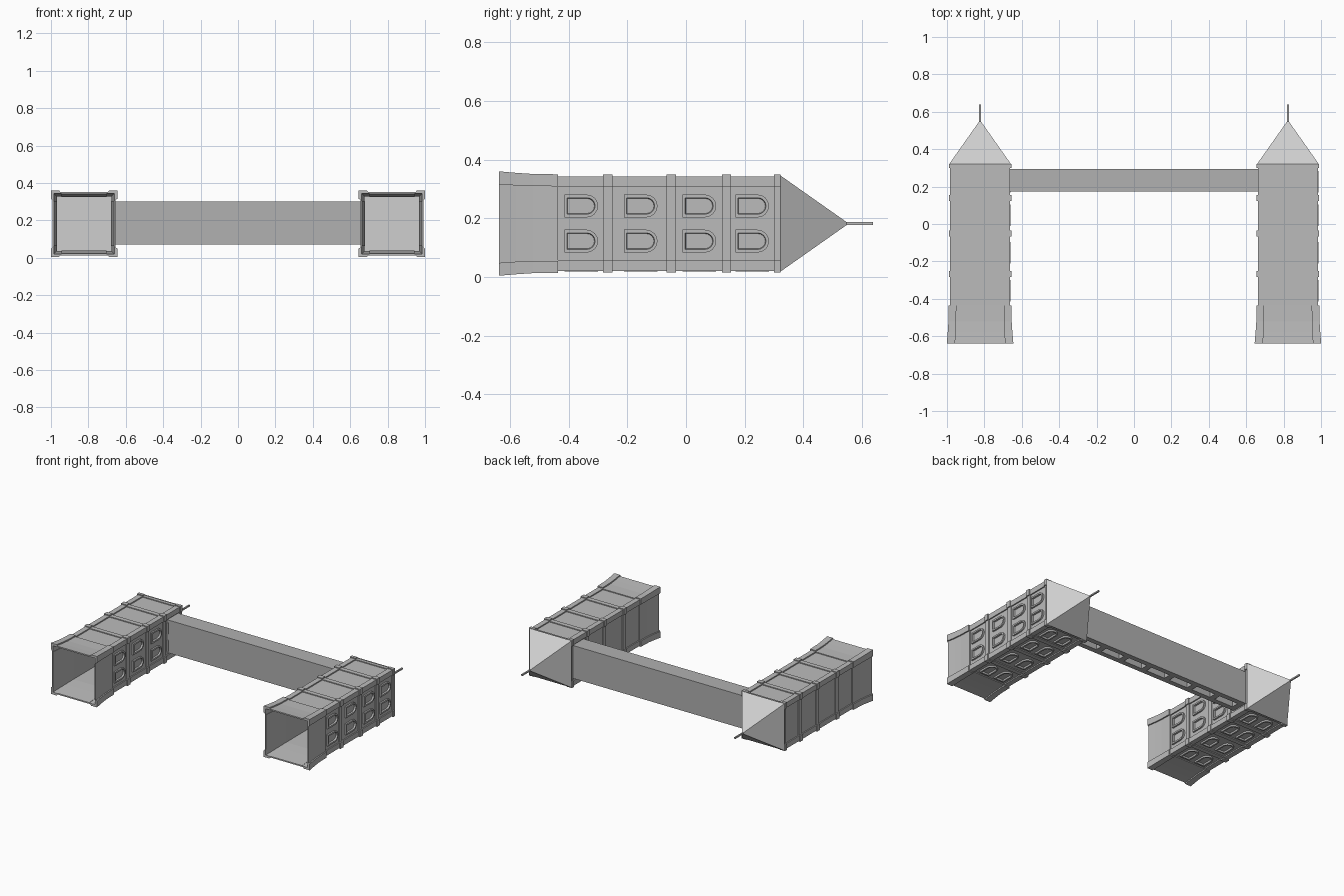
import bpy, bmesh, math
from mathutils import Vector

if "Cube" in bpy.data.objects:
    bpy.data.objects.remove(bpy.data.objects["Cube"])

CX, CZ = 0.823, 0.182


def material(name, value):
    m = bpy.data.materials.new(name)
    m.use_nodes = True
    color = (value, value, value, 1)
    m.diffuse_color = color
    m.node_tree.nodes["Principled BSDF"].inputs["Base Color"].default_value = color
    return m


WALL = material("wall grey", 0.5)
BRIDGE = material("bridge grey", 0.44)
ROOF = material("roof light grey", 0.62)


def finish(name, bm, mat):
    bmesh.ops.recalc_face_normals(bm, faces=bm.faces)
    mesh = bpy.data.meshes.new(name)
    bm.to_mesh(mesh)
    bm.free()
    mesh.materials.append(mat)
    obj = bpy.data.objects.new(name, mesh)
    bpy.context.scene.collection.objects.link(obj)
    return obj


def loft(bm, loops, cap=True, wrap=False):
    rows = [[bm.verts.new(p) for p in loop] for loop in loops]
    n = len(rows[0])
    pairs = list(zip(rows, rows[1:]))
    if wrap:
        pairs.append((rows[-1], rows[0]))
    for a, b in pairs:
        for i in range(n):
            j = (i + 1) % n
            bm.faces.new((a[i], a[j], b[j], b[i]))
    if cap and not wrap:
        bm.faces.new(rows[0])
        bm.faces.new(rows[-1])


def box(bm, lo, hi):
    (x0, y0, z0), (x1, y1, z1) = lo, hi
    loft(bm, [[(x0, y0, z), (x1, y0, z), (x1, y1, z), (x0, y1, z)] for z in (z0, z1)])


def section(cx, y, h, e, d):
    """Square with raised corners: half width h, corner starts at e, recess d."""
    corner = [(h - d, e), (h, e), (h, h), (e, h), (e, h - d)]
    pts = []
    for k in range(4):
        for u, v in corner:
            for _ in range(k):
                u, v = -v, u
            pts.append((cx + u, y, CZ + v))
    return pts


def tower(side, cx):
    # Shell: flared foot, raised corner posts and bands, hollow inside
    foot = [(-0.638, 0.178, 0.134), (-0.58, 0.173, 0.130),
            (-0.52, 0.169, 0.128), (-0.437, 0.168, 0.127)]
    rows = [(y, h, e, 0.009) for y, h, e in foot]
    rows.append((-0.437, 0.161, 0.125, 0.008))
    for y in (-0.267, -0.05, 0.138):
        for dy, h in ((-0.016, 0.161), (-0.016, 0.167), (0.016, 0.167), (0.016, 0.161)):
            rows.append((y + dy, h, 0.125, 0.008))
    rows += [(0.30, 0.161, 0.125, 0.008), (0.30, 0.167, 0.125, 0.008),
             (0.322, 0.167, 0.125, 0.008)]
    inner = [(0.322, 0.146), (-0.437, 0.146), (-0.52, 0.152), (-0.638, 0.162)]
    loops = [section(cx, *r) for r in rows]
    loops += [section(cx, y, h, 0.12, 0.002) for y, h in inner]
    bm = bmesh.new()
    loft(bm, loops, wrap=True)
    finish(side + "_tower_wall", bm, WALL)

    # Pyramid roof, its base closing the shell
    bm = bmesh.new()
    h = 0.164
    base = [bm.verts.new((cx + u * h, 0.322, CZ + v * h))
            for u, v in ((-1, -1), (1, -1), (1, 1), (-1, 1))]
    tip = bm.verts.new((cx, 0.555, CZ))
    bm.faces.new(base)
    for i in range(4):
        bm.faces.new((base[i], base[(i + 1) % 4], tip))
    finish(side + "_roof", bm, ROOF)

    # Thin spike
    bm = bmesh.new()
    r = 0.005
    box(bm, (cx - r, 0.545, CZ - r), (cx + r, 0.638, CZ + r))
    finish(side + "_spike", bm, WALL)

    # Arched window frames on the left face and the underside
    bm = bmesh.new()

    def arch(y0, length, r, n, u0, under):
        pts = [(-r, y0), (r, y0)]
        for k in range(9):
            a = math.pi * k / 8
            pts.append((r * math.cos(a), y0 + length - r + r * math.sin(a)))
        if under:
            return [(cx + u0 + u, y, CZ - n) for u, y in pts]
        return [(cx + n, y, CZ + u0 + u) for u, y in pts]

    for under in (False, True):
        for y in (-0.415, -0.212, -0.012, 0.168):
            for u0 in (-0.06, 0.06):
                shape = [(0, 0.115, 0.039, 0.150), (0, 0.115, 0.039, 0.164),
                         (0.009, 0.096, 0.028, 0.164), (0.012, 0.090, 0.025, 0.150)]
                loft(bm, [arch(y + dy, length, r, n, u0, under)
                          for dy, length, r, n in shape], wrap=True)
    finish(side + "_window_frames", bm, WALL)


for side, sign in (("left", 1), ("right", -1)):
    tower(side, sign * CX)

# Bridge: solid upper beam, with rails and cross bars forming slots below
bm = bmesh.new()
x, y0, y1, z0, zm, z1 = 0.672, 0.175, 0.295, 0.07, 0.12, 0.30
box(bm, (-x, y0, zm), (x, y1, z1))
box(bm, (-x, y0, z0), (x, y0 + 0.035, zm))
box(bm, (-x, y1 - 0.035, z0), (x, y1, zm))
for i in range(8):
    c = -x + 0.02 + i * (2 * x - 0.04) / 7
    box(bm, (c - 0.02, y0 + 0.035, z0), (c + 0.02, y1 - 0.035, zm))
finish("bridge", bm, BRIDGE)
